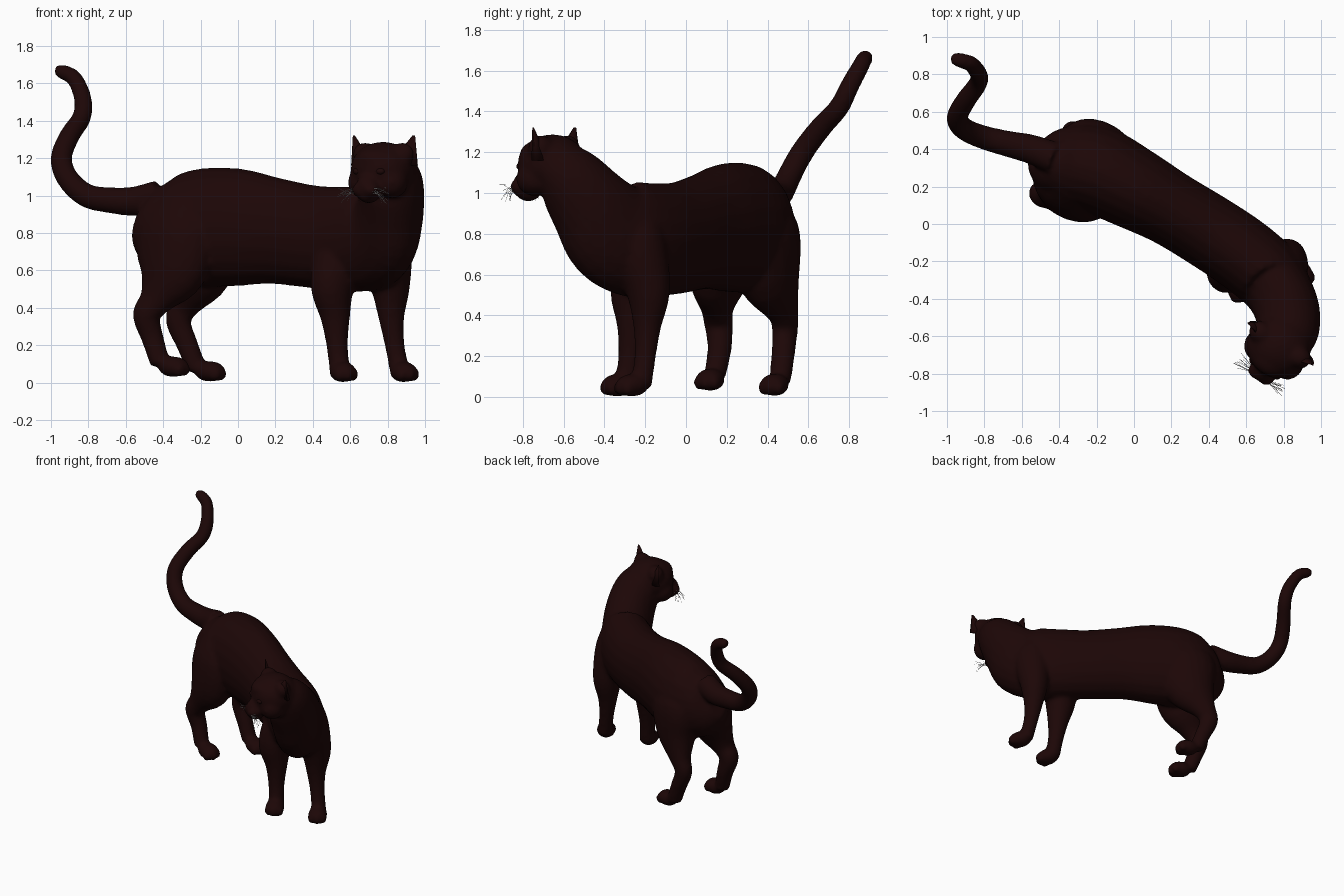
import bpy, bmesh, math, random
from mathutils import Vector, Matrix

cube = bpy.data.objects.get("Cube")
if cube:
    bpy.data.objects.remove(cube, do_unlink=True)
random.seed(4)


def material(name, rgb):
    m = bpy.data.materials.new(name)
    m.use_nodes = True
    m.diffuse_color = (*rgb, 1)
    bsdf = m.node_tree.nodes["Principled BSDF"]
    bsdf.inputs["Base Color"].default_value = (*rgb, 1)
    bsdf.inputs["Roughness"].default_value = 0.8
    return m


FUR = material("dark brown fur", (0.012, 0.002, 0.002))
HAIR = material("pale whisker", (0.7, 0.7, 0.7))


def make_object(name, bm, mat):
    bmesh.ops.recalc_face_normals(bm, faces=bm.faces)
    for f in bm.faces:
        f.smooth = True
    me = bpy.data.meshes.new(name)
    bm.to_mesh(me)
    bm.free()
    me.materials.append(mat)
    ob = bpy.data.objects.new(name, me)
    bpy.context.collection.objects.link(ob)
    return ob


def resample(pts, n=4):
    """Smooth curve through stations of (x, y, z, half width, half height)."""
    rows = [Vector(p if len(p) == 5 else (*p, p[3])) for p in pts]
    rows = [rows[0]] + rows + [rows[-1]]
    out = []
    for a, b, c, d in zip(rows, rows[1:], rows[2:], rows[3:]):
        for i in range(n):
            t = i / n
            out.append(b + (c - a) * t / 2 + (a * 2 - b * 5 + c * 4 - d) * t * t / 2
                       + (b * 3 - a - c * 3 + d) * t ** 3 / 2)
    return out + [rows[-1]]


def loft(bm, pts, side=Vector((0, 0, 1)), seg=20):
    """Closed tube of elliptical rings; widths run across the side vector."""
    rows, rings = resample(pts), []
    last = len(rows) - 1
    for i, r in enumerate(rows):
        tan = Vector(rows[min(i + 1, last)][:3]) - Vector(rows[max(i - 1, 0)][:3])
        s = tan.cross(side).normalized()
        u = s.cross(tan.normalized())
        ring = []
        for k in range(seg):
            a = math.tau * k / seg
            ring.append(bm.verts.new(Vector(r[:3]) + s * r[3] * math.cos(a) + u * r[4] * math.sin(a)))
        rings.append(ring)
    for a, b in zip(rings, rings[1:]):
        for k in range(seg):
            bm.faces.new((a[k], a[(k + 1) % seg], b[(k + 1) % seg], b[k]))
    bm.faces.new(rings[0])
    bm.faces.new(rings[-1])


def basis(loc, fwd):
    """Local frame: x to the side, y along fwd, z up."""
    f = Vector((*fwd, 0)).normalized()
    s = f.cross(Vector((0, 0, 1)))
    m = Matrix((s, f, (0, 0, 1))).transposed().to_4x4()
    return Matrix.Translation(loc) @ m


def blob(bm, frame, loc, size):
    bmesh.ops.create_uvsphere(bm, u_segments=20, v_segments=12, radius=1,
                              matrix=frame @ Matrix.Translation(loc) @ Matrix.Diagonal((*size, 1)))


skin = bmesh.new()

# Trunk and turned neck
loft(skin, [
    (-0.53, 0.36, 0.87, 0.07, 0.10), (-0.47, 0.34, 0.85, 0.15, 0.2),
    (-0.36, 0.32, 0.83, 0.21, 0.27), (-0.2, 0.29, 0.83, 0.235, 0.315),
    (0, 0.19, 0.83, 0.22, 0.315), (0.2, 0.08, 0.81, 0.2, 0.285),
    (0.4, -0.04, 0.78, 0.2, 0.275), (0.58, -0.16, 0.77, 0.2, 0.28),
    (0.71, -0.27, 0.775, 0.195, 0.285), (0.78, -0.37, 0.82, 0.18, 0.265),
    (0.82, -0.47, 0.94, 0.175, 0.21), (0.825, -0.57, 1.07, 0.165, 0.17),
    (0.80, -0.64, 1.13, 0.14, 0.13)])

# Tail
loft(skin, [
    (-0.42, 0.35, 1.0, 0.085), (-0.55, 0.4, 0.97, 0.079), (-0.68, 0.43, 0.975, 0.07),
    (-0.81, 0.465, 1.0, 0.064), (-0.91, 0.51, 1.09, 0.06), (-0.945, 0.57, 1.2, 0.058),
    (-0.9, 0.66, 1.32, 0.055), (-0.835, 0.75, 1.42, 0.051), (-0.83, 0.8, 1.52, 0.048),
    (-0.87, 0.855, 1.62, 0.044), (-0.91, 0.87, 1.65, 0.042), (-0.95, 0.88, 1.665, 0.039),
    (-0.98, 0.88, 1.67, 0.025)], side=Vector((0.6, -0.6, 0.1)))

# Legs: stations from the top down, then paw centre and pointing direction
LEGS = [
    ([(0.6, -0.17, 0.92, 0.09), (0.545, -0.2, 0.74, 0.13, 0.12), (0.505, -0.25, 0.52, 0.115, 0.125),
      (0.52, -0.26, 0.35, 0.08), (0.53, -0.275, 0.2, 0.058), (0.545, -0.295, 0.06, 0.056)],
     (0.56, -0.335, 0.057), (0.4, -0.9)),
    ([(0.74, -0.23, 0.94, 0.09), (0.79, -0.23, 0.76, 0.14, 0.13), (0.815, -0.185, 0.52, 0.105, 0.11),
      (0.82, -0.19, 0.35, 0.07), (0.838, -0.2, 0.2, 0.053), (0.865, -0.22, 0.06, 0.054)],
     (0.885, -0.265, 0.057), (0.5, -0.85)),
    ([(-0.16, 0.32, 0.98, 0.14, 0.12), (-0.18, 0.36, 0.8, 0.235, 0.175), (-0.21, 0.41, 0.59, 0.19, 0.14),
      (-0.285, 0.475, 0.42, 0.09, 0.075), (-0.32, 0.485, 0.33, 0.07, 0.062),
      (-0.27, 0.475, 0.2, 0.058), (-0.22, 0.46, 0.07, 0.054)],
     (-0.15, 0.435, 0.06), (0.9, -0.35)),
    ([(-0.3, 0.25, 0.98, 0.14, 0.12), (-0.32, 0.215, 0.8, 0.235, 0.17), (-0.355, 0.17, 0.59, 0.2, 0.14),
      (-0.44, 0.155, 0.44, 0.095, 0.08), (-0.49, 0.16, 0.36, 0.076, 0.07),
      (-0.458, 0.165, 0.24, 0.06), (-0.415, 0.14, 0.1, 0.054)],
     (-0.345, 0.12, 0.085), (0.9, -0.35)),
]
for path, paw, fwd in LEGS:
    loft(skin, path, side=Vector((0.55, 0.83, 0)))
    frame = basis(paw, fwd)
    blob(skin, frame, (0, 0, 0), (0.07, 0.087, 0.056))
    for x in (-0.042, 0, 0.042):
        blob(skin, frame, (x, 0.06 - abs(x) * 0.4, -0.014), (0.028, 0.036, 0.038))

# Head: skull, brow, cheeks, muzzle, chin and nose
HEAD = basis((0.775, -0.655, 1.13), (-0.54, -0.84))
blob(skin, HEAD, (0, 0, 0.01), (0.175, 0.172, 0.148))
blob(skin, HEAD, (0, 0.07, 0.06), (0.11, 0.1, 0.07))
for x in (-1, 1):
    blob(skin, HEAD, (x * 0.09, 0.05, -0.06), (0.085, 0.09, 0.085))
    blob(skin, HEAD, (x * 0.032, 0.168, -0.1), (0.048, 0.052, 0.043))
    blob(skin, HEAD, (x * 0.12, -0.01, 0.09), (0.07, 0.06, 0.065))
blob(skin, HEAD, (0, 0.13, -0.075), (0.065, 0.085, 0.068))
blob(skin, HEAD, (0, 0.14, -0.13), (0.055, 0.065, 0.042))
blob(skin, HEAD, (0, 0.19, -0.07), (0.026, 0.03, 0.022))

cat = make_object("cat_body", skin, FUR)
mod = cat.modifiers.new("Skin", "REMESH")
mod.mode, mod.voxel_size, mod.use_smooth_shade = "VOXEL", 0.013, True
mod = cat.modifiers.new("Soften", "SMOOTH")
mod.factor, mod.iterations = 0.5, 12

# Head frame +x is the model's right, so the left side mirrors it
for side, sx in (("right", 1), ("left", -1)):
    # Ears: cones hollowed at the front
    ear = bmesh.new()
    bmesh.ops.create_cone(ear, cap_ends=True, segments=20, radius1=0.082, radius2=0.008, depth=0.16)
    for v in ear.verts:
        v.co.y *= -0.15 if v.co.y > 0 else 0.75
        v.co.x += sx * 0.06 * (v.co.z / 0.16 + 0.5)
    ear.transform(HEAD @ Matrix.Translation((sx * 0.133, 0.01, 0.11)) @ Matrix.Rotation(-sx * 0.3, 4, "Z"))
    make_object(side + "_ear", ear, FUR)

    # Eyes
    eye = bmesh.new()
    blob(eye, HEAD, (sx * 0.068, 0.137, 0.0), (0.03, 0.022, 0.02))
    make_object(side + "_eye", eye, FUR)

    # Whiskers
    cu = bpy.data.curves.new(side + "_whiskers", "CURVE")
    cu.dimensions, cu.bevel_depth, cu.bevel_resolution = "3D", 0.0009, 0
    for i in range(12):
        spl = cu.splines.new("POLY")
        spl.points.add(4)
        droop, reach = random.uniform(-0.06, 0.03), random.uniform(0.06, 0.1)
        sweep = random.uniform(-0.03, 0.025)
        root = Vector((sx * 0.06, 0.18 + random.uniform(-0.015, 0.02), -0.105 + random.uniform(-0.015, 0.015)))
        for k, p in enumerate(spl.points):
            t = k / 4
            p.co = (*(HEAD @ (root + Vector((sx * reach * t, sweep * t, droop * t * t)))), 1)
    cu.materials.append(HAIR)
    bpy.context.collection.objects.link(bpy.data.objects.new(side + "_whiskers", cu))
